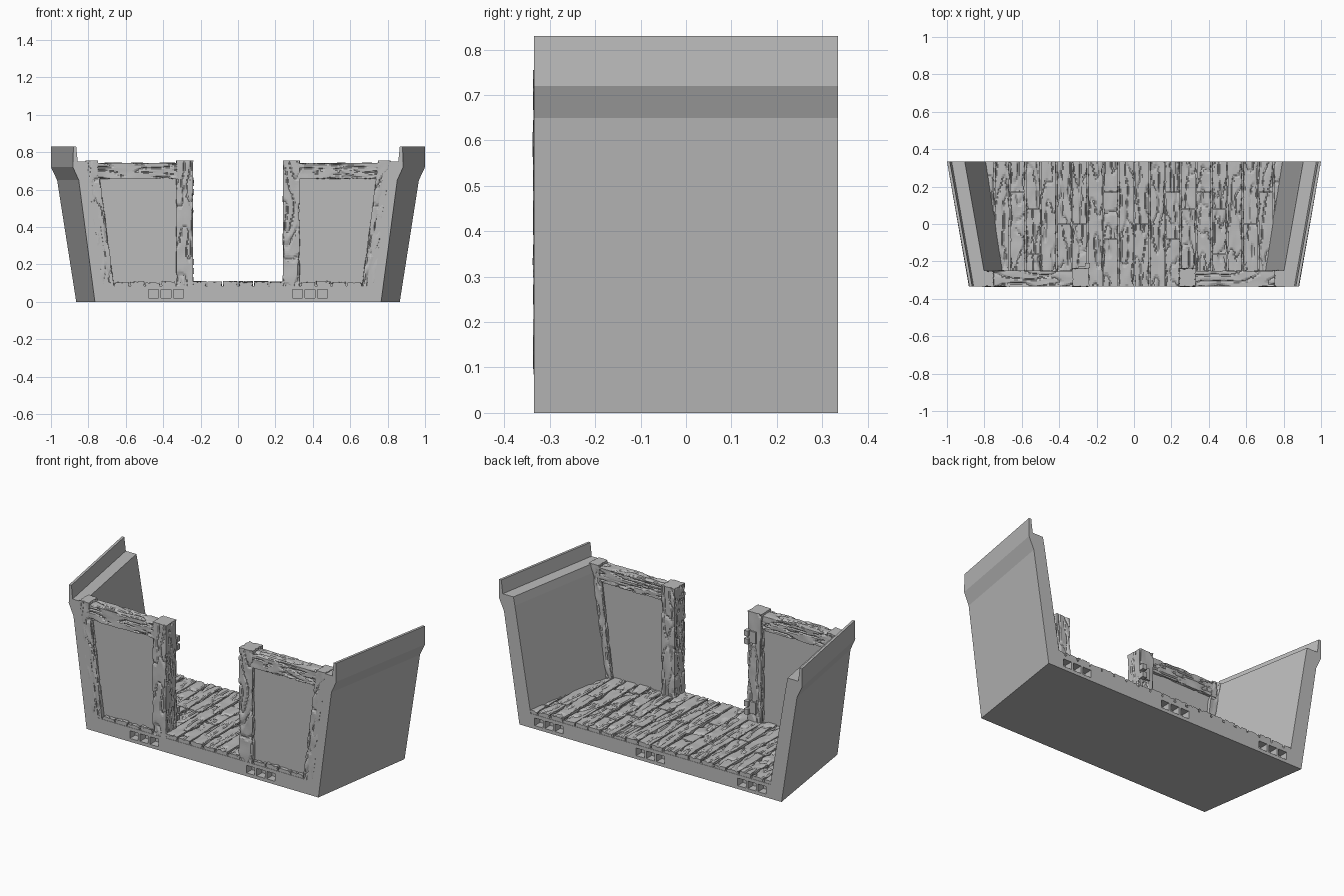
import bpy
import bmesh
import random
from mathutils import Vector, noise

random.seed(4)
if "Cube" in bpy.data.objects:
    bpy.data.objects.remove(bpy.data.objects["Cube"], do_unlink=True)

stone = bpy.data.materials.new("plain_grey")
stone.use_nodes = True
stone.diffuse_color = (0.5, 0.5, 0.5, 1)
stone.node_tree.nodes["Principled BSDF"].inputs["Base Color"].default_value = (0.5, 0.5, 0.5, 1)

HALF = 0.335          # half depth of the whole piece
X, Y, Z = Vector((1, 0, 0)), Vector((0, 1, 0)), Vector((0, 0, 1))


def finish(name, bm):
    bmesh.ops.recalc_face_normals(bm, faces=bm.faces)
    mesh = bpy.data.meshes.new(name)
    bm.to_mesh(mesh)
    bm.free()
    mesh.materials.append(stone)
    obj = bpy.data.objects.new(name, mesh)
    bpy.context.scene.collection.objects.link(obj)
    return obj


def loft(bm, rings):
    """Skin a row of closed rings and cap both ends."""
    rows = [[bm.verts.new(p) for p in ring] for ring in rings]
    n = len(rows[0])
    for r0, r1 in zip(rows, rows[1:]):
        for i in range(n):
            j = (i + 1) % n
            bm.faces.new((r0[i], r0[j], r1[j], r1[i]))
    bm.faces.new(rows[0])
    bm.faces.new(rows[-1])


def box(bm, lo, hi):
    corners = [(lo[0], lo[1]), (hi[0], lo[1]), (hi[0], hi[1]), (lo[0], hi[1])]
    loft(bm, [[(x, y, z) for x, y in corners] for z in (lo[2], hi[2])])


def timber(bm, a, b, side, up, w, h, step=0.006, limit=None):
    """A squared timber from a to b with carved grain along its length."""
    a, b = Vector(a), Vector(b)
    length = (b - a).length
    nw, nh = max(2, round(w / step)), max(2, round(h / step))
    ring = [(-1 + 2 * i / nw, -1) for i in range(nw)]
    ring += [(1, -1 + 2 * i / nh) for i in range(nh)]
    ring += [(-s, -t) for s, t in ring]
    seed = random.uniform(0, 90)
    count = max(2, round(length / 0.011))
    rings = []
    for k in range(count + 1):
        u = k / count
        row = []
        for s, t in ring:
            across = s * w / 2 + t * h
            grain = noise.noise(Vector((across * 24, u * length * 7, seed)))
            cut = 0.008 * max(0, 1 - abs(grain) / 0.13)
            cut += 0.003 * (0.5 + noise.noise(Vector((s, u * length * 14, seed + t))))
            ds = s * (w / 2 - cut) if abs(s) == 1 else s * w / 2
            dt = t * (h / 2 - cut) if abs(t) == 1 else t * h / 2
            p = a.lerp(b, u) + side * ds + up * dt
            if limit:
                m = limit(p.y)
                p.x = max(-m, min(m, p.x))
            row.append(p)
        rings.append(row)
    loft(bm, rings)


# Base slab, wider at the back, with three-hole connector slots
bm = bmesh.new()
outline = [(-0.75, -HALF), (0.75, -HALF), (0.85, HALF), (-0.85, HALF)]
loft(bm, [[(x, y, z) for x, y in outline] for z in (0, 0.085)])
base = finish("base_slab", bm)

bm = bmesh.new()
slots = [(-0.385, -HALF), (0.385, -HALF), (-0.67, HALF), (0, HALF), (0.67, HALF)]
for cx, cy in slots:
    for k in (-1, 0, 1):
        x = cx + k * 0.067
        box(bm, (x - 0.027, cy - 0.05, 0.02), (x + 0.027, cy + 0.05, 0.065))
cutter = finish("slot_cutter", bm)
cutter.hide_render = True
mod = base.modifiers.new("slots", "BOOLEAN")
mod.object = cutter
mod.operation = "DIFFERENCE"
mod.solver = "EXACT"
evaluated = base.evaluated_get(bpy.context.evaluated_depsgraph_get())
cut_mesh = bpy.data.meshes.new_from_object(evaluated)
base.modifiers.clear()
base.data = cut_mesh
bpy.data.objects.remove(cutter, do_unlink=True)

# Leaning hull sides with a thin upper lip and an inner ledge
profile = [(0.865, 0), (0.967, 0.65), (1.0, 0.72), (1.0, 0.83), (0.985, 0.83),
           (0.975, 0.75), (0.905, 0.75), (0.895, 0.70), (0.79, 0.08), (0.78, 0)]
for name, sx in (("left_hull_side", 1), ("right_hull_side", -1)):
    bm = bmesh.new()
    back = [(sx * x, HALF, z) for x, z in profile]
    front = [(sx * (x - 0.10 - 0.024 * z), -HALF, z) for x, z in profile]
    loft(bm, [front, back])
    finish(name, bm)

# Floor planks, running front to back with staggered joints
joints = {2: [0.17], 3: [-0.16, 0.08], 5: [0], 6: [0], 8: [-0.08, 0.17], 10: [0],
          12: [-0.08, 0.17], 13: [0.08], 14: [0.17], 15: [-0.16, 0.08], 17: [0], 18: [0.17]}
pitch = 0.083
bm = bmesh.new()
for i in range(20):
    x = (i - 9.5) * pitch
    ends = [-HALF] + joints.get(i, []) + [HALF]
    for y0, y1 in zip(ends, ends[1:]):
        top = random.uniform(0.104, 0.112)
        z = (top + 0.07) / 2
        timber(bm, (x, y0 + 0.002, z), (x, y1 - 0.002, z), X, Z, pitch - 0.004, top - 0.07,
               limit=lambda y: 0.72 + 0.15 * (y + HALF))
finish("floor_planks", bm)

# Front wall: a framed panel on each side of the doorway
for name, sx in (("left", 1), ("right", -1)):
    bm = bmesh.new()
    timber(bm, (sx * 0.285, -0.286, 0.085), (sx * 0.285, -0.286, 0.755), X, Y, 0.092, 0.102)
    finish(name + "_door_post", bm)

    bm = bmesh.new()
    timber(bm, (sx * 0.32, -0.292, 0.70), (sx * 0.775, -0.292, 0.70), Y, Z, 0.086, 0.088)
    finish(name + "_top_beam", bm)

    bm = bmesh.new()
    timber(bm, (sx * 0.695, -0.292, 0.085), (sx * 0.782, -0.292, 0.755), X, Y, 0.066, 0.09)
    finish(name + "_slanted_post", bm)

    bm = bmesh.new()
    sheet = [(0.30, 0.08), (0.70, 0.08), (0.78, 0.69), (0.30, 0.69)]
    loft(bm, [[(sx * x, y, z) for x, z in sheet] for y in (-0.312, -0.268)])
    finish(name + "_wall_panel", bm)

# Door hinges on the back of the right door post
for name, z in (("upper_hinge", 0.61), ("lower_hinge", 0.19)):
    bm = bmesh.new()
    box(bm, (-0.30, -0.245, z - 0.035), (-0.245, -0.226, z + 0.035))
    for dz in (-0.024, 0.024):
        box(bm, (-0.262, -0.235, z + dz - 0.016), (-0.236, -0.208, z + dz + 0.016))
    finish(name, bm)
